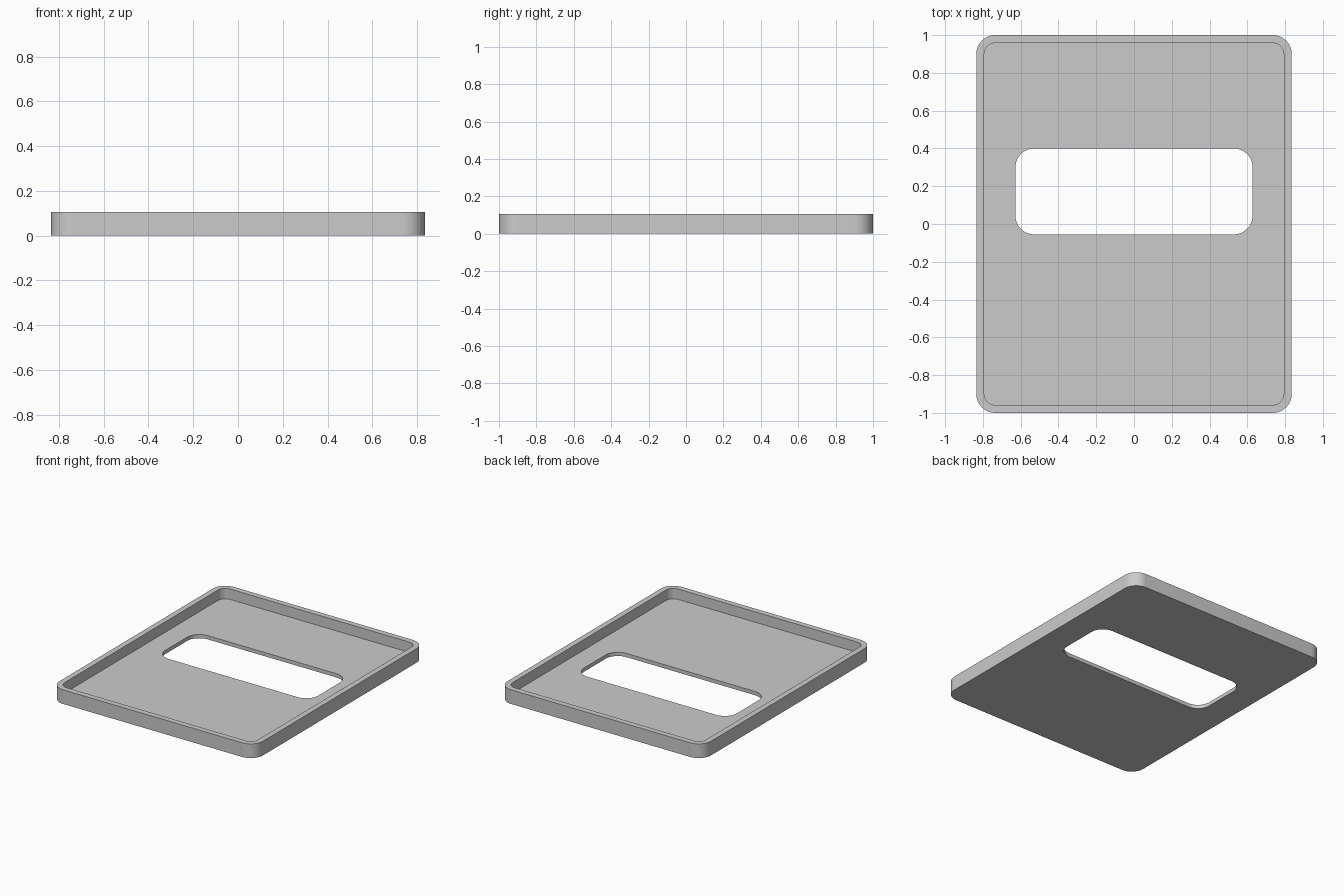
import bpy, bmesh
from math import cos, sin, pi

cube = bpy.data.objects.get("Cube")
if cube:
    bpy.data.objects.remove(cube, do_unlink=True)

HALF_X, HALF_Y, HEIGHT = 0.835, 1.0, 0.105
WALL, FLOOR, STEPS = 0.042, 0.028, 12

grey = bpy.data.materials.new("light grey")
grey.use_nodes = True
colour = (0.6, 0.6, 0.6, 1)
grey.diffuse_color = colour
grey.node_tree.nodes["Principled BSDF"].inputs["Base Color"].default_value = colour


def rounded_loop(bm, hx, hy, radius, z, cy=0.0):
    """Ring of vertices around a rounded rectangle, counter-clockwise."""
    ring = []
    for q, (sx, sy) in enumerate([(1, 1), (-1, 1), (-1, -1), (1, -1)]):
        for i in range(STEPS + 1):
            a = (q + i / STEPS) * pi / 2
            ring.append(bm.verts.new((sx * (hx - radius) + radius * cos(a),
                                      cy + sy * (hy - radius) + radius * sin(a), z)))
    return ring


def bridge(bm, a, b):
    """Quads between two matching rings."""
    n = len(a)
    for i in range(n):
        j = (i + 1) % n
        bm.faces.new((a[i], a[j], b[j], b[i]))


# Tray section: window edge, underside, outer wall, rim, inner wall, floor
bm = bmesh.new()
window = (0.628, 0.2275, 0.1)
outer = (HALF_X, HALF_Y, 0.1)
inner = (HALF_X - WALL, HALF_Y - WALL, 0.1 - WALL)
rings = [rounded_loop(bm, *window, 0, 0.1725),
         rounded_loop(bm, *outer, 0),
         rounded_loop(bm, *outer, HEIGHT),
         rounded_loop(bm, *inner, HEIGHT),
         rounded_loop(bm, *inner, FLOOR),
         rounded_loop(bm, *window, FLOOR, 0.1725)]
for k, ring in enumerate(rings):
    bridge(bm, ring, rings[(k + 1) % len(rings)])
bmesh.ops.recalc_face_normals(bm, faces=bm.faces)

mesh = bpy.data.meshes.new("tray_panel")
bm.to_mesh(mesh)
bm.free()
mesh.materials.append(grey)
tray = bpy.data.objects.new("tray_panel", mesh)
bpy.context.collection.objects.link(tray)

# Smooth corners, crisp rims
bpy.ops.object.select_all(action="DESELECT")
tray.select_set(True)
bpy.context.view_layer.objects.active = tray
bpy.ops.object.shade_smooth_by_angle(angle=pi / 6)
